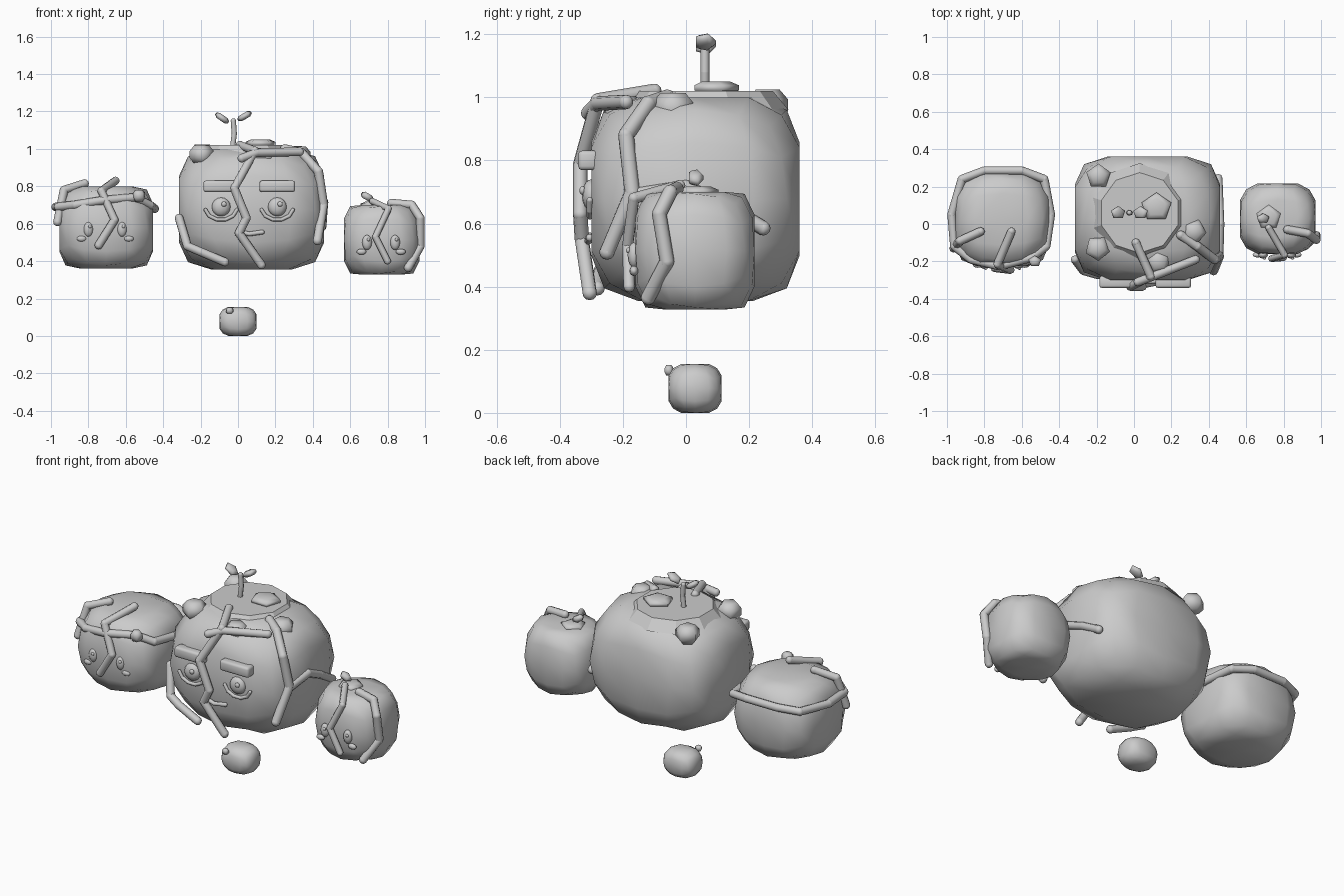
import bpy, bmesh, math
from mathutils import Vector, Matrix

if "Cube" in bpy.data.objects:
    bpy.data.objects.remove(bpy.data.objects["Cube"], do_unlink=True)

stone = bpy.data.materials.new("stone grey")
stone.use_nodes = True
GREY = (0.6, 0.6, 0.6, 1)
stone.diffuse_color = GREY
stone.node_tree.nodes["Principled BSDF"].inputs["Base Color"].default_value = GREY


def finish(name, bm, smooth=True):
    bmesh.ops.recalc_face_normals(bm, faces=bm.faces)
    for f in bm.faces:
        f.smooth = smooth
    mesh = bpy.data.meshes.new(name)
    bm.to_mesh(mesh)
    bm.free()
    mesh.materials.append(stone)
    ob = bpy.data.objects.new(name, mesh)
    bpy.context.collection.objects.link(ob)
    return ob


def place(loc, half, turn=0, axis='Y'):
    return (Matrix.Translation(loc) @ Matrix.Rotation(math.radians(turn), 4, axis)
            @ Matrix.Diagonal((*half, 1)))


def boulder(name, lo, hi, round_r=1.17, rise=1.0):
    """Low-poly ball flattened against the sides of the box lo..hi."""
    bm = bmesh.new()
    bmesh.ops.create_cube(bm, size=2)
    bmesh.ops.subdivide_edges(bm, edges=bm.edges[:], cuts=3, use_grid_fill=True)
    for v in bm.verts:
        p = v.co.normalized() * round_r
        p.z *= rise
        v.co = [max(-1, min(1, c)) for c in p]
    lo, hi = Vector(lo), Vector(hi)
    bm.transform(place((lo + hi) / 2, (hi - lo) / 2))
    return finish(name, bm)


def bar(name, loc, half):
    bm = bmesh.new()
    bmesh.ops.create_cube(bm, size=2)
    bm.transform(place(loc, half))
    bmesh.ops.bevel(bm, geom=bm.edges[:], offset=0.013, segments=2, profile=0.5,
                    affect='EDGES')
    return finish(name, bm)


def ball(name, loc, half):
    bm = bmesh.new()
    bmesh.ops.create_uvsphere(bm, u_segments=12, v_segments=8, radius=1)
    bm.transform(place(loc, half))
    return finish(name, bm)


def nugget(name, loc, half, turn=0, axis='Y'):
    """Five-sided lump with a flat top and bottom."""
    bm = bmesh.new()
    bmesh.ops.create_uvsphere(bm, u_segments=5, v_segments=5, radius=1.1)
    for v in bm.verts:
        v.co.z = max(-0.9, min(0.9, v.co.z))
    bm.transform(place(loc, half, turn, axis))
    return finish(name, bm)


def vine(name, points, r=0.023, closed=False):
    """Jointed round rod through the points."""
    bm = bmesh.new()
    pts = [Vector(p) for p in points]
    for p in pts:
        bmesh.ops.create_uvsphere(bm, u_segments=8, v_segments=6, radius=r,
                                  matrix=Matrix.Translation(p))
    for a, b in zip(pts, pts[1:] + (pts[:1] if closed else [])):
        d = b - a
        turn = d.to_track_quat('Z', 'Y').to_matrix().to_4x4()
        bmesh.ops.create_cone(bm, cap_ends=False, segments=8, radius1=r, radius2=r,
                              depth=d.length, matrix=Matrix.Translation((a + b) / 2) @ turn)
    return finish(name, bm)


# Large boulder with a low crown
boulder("large_boulder", (-0.315, -0.30, 0.355), (0.46, 0.36, 1.0), 1.24)
bm = bmesh.new()
bmesh.ops.create_cone(bm, cap_ends=True, segments=10, radius1=0.265, radius2=0.215,
                      depth=0.06, matrix=Matrix.Translation((0.03, 0.06, 0.99)))
finish("crown", bm, False)
nugget("crown_plate", (0.12, 0.09, 1.03), (0.08, 0.075, 0.023))
for i, p in enumerate([(-0.19, 0.255, 0.975), (-0.195, -0.13, 0.97),
                       (0.13, -0.20, 0.955), (0.32, -0.04, 0.965)]):
    nugget(f"crown_nugget_{i + 1}", p, (0.065, 0.065, 0.055), 40 * i, 'Z')

# Sprout on the crown
vine("sprout_stem", [(-0.03, 0.06, 1.0), (-0.02, 0.06, 1.08), (-0.025, 0.06, 1.15)], 0.014)
nugget("sprout_leaf_right", (-0.085, 0.06, 1.165), (0.042, 0.033, 0.018), 35)
nugget("sprout_leaf_left", (0.035, 0.06, 1.175), (0.042, 0.033, 0.018), -30)

# Large face: brows, eyes, eye bags and mouth
for side, x in (("right", -0.09), ("left", 0.21)):
    bar(f"brow_{side}", (x, -0.31, 0.80), (0.095, 0.032, 0.031))
    ball(f"eye_{side}", (x, -0.30, 0.69), (0.05, 0.03, 0.05))
    ball(f"eye_glint_{side}", (x + 0.015, -0.328, 0.705), (0.014, 0.01, 0.014))
    arc = [math.radians(190 + 32 * k) for k in range(6)]
    vine(f"eye_bag_{side}", [(x + 0.085 * math.cos(a), -0.305, 0.685 + 0.065 * math.sin(a))
                             for a in arc], 0.01)
vine("mouth", [(0.0, -0.305, 0.56), (0.06, -0.31, 0.545), (0.13, -0.305, 0.555)], 0.012)

# Vines on the large boulder
vine("front_vine", [(0.01, -0.10, 1.02), (0.09, -0.28, 0.99), (-0.02, -0.335, 0.79),
                    (0.045, -0.335, 0.63), (0.005, -0.33, 0.55), (0.125, -0.305, 0.38)])
vine("top_vine", [(0.02, -0.31, 0.95), (0.10, -0.28, 0.98), (0.33, -0.19, 0.985)])
vine("side_vine", [(0.25, -0.06, 1.0), (0.34, -0.12, 0.98), (0.43, -0.19, 0.88),
                   (0.457, -0.17, 0.70), (0.425, -0.25, 0.51)], 0.025)
vine("side_branch", [(0.455, -0.17, 0.69), (0.46, 0.0, 0.715), (0.455, 0.12, 0.66),
                     (0.45, 0.245, 0.585)])
vine("low_vine", [(-0.315, -0.19, 0.63), (-0.27, -0.25, 0.48), (-0.20, -0.27, 0.45),
                  (-0.07, -0.28, 0.395)])


def small_face(name, x, y, z, gap):
    for side, s in (("right", -1), ("left", 1)):
        ball(f"{name}_eye_{side}", (x + s * gap, y, z), (0.026, 0.02, 0.04))
        ball(f"{name}_glint_{side}", (x + s * gap + 0.008, y - 0.018, z + 0.015),
             (0.009, 0.007, 0.009))
        ball(f"{name}_cheek_{side}", (x + s * gap * 1.4, y, z - 0.05), (0.026, 0.014, 0.016))


# Medium boulder with its band
boulder("medium_boulder", (-0.955, -0.225, 0.36), (-0.455, 0.275, 0.80), 1.23, 1.06)
small_face("medium", -0.71, -0.22, 0.57, 0.09)
vine("band", [(-0.96, -0.12, 0.69), (-0.975, 0.05, 0.69), (-0.92, 0.24, 0.70), (-0.80, 0.285, 0.71),
              (-0.60, 0.285, 0.71), (-0.48, 0.24, 0.69), (-0.445, 0.05, 0.68), (-0.47, -0.12, 0.70),
              (-0.55, -0.18, 0.74), (-0.72, -0.225, 0.725), (-0.87, -0.19, 0.70)], closed=True)
nugget("band_knot", (-0.53, -0.20, 0.75), (0.034, 0.03, 0.034))
vine("medium_side_vine", [(-0.965, -0.13, 0.61), (-0.93, -0.09, 0.78), (-0.82, -0.04, 0.815)])
vine("medium_front_vine", [(-0.655, -0.04, 0.83), (-0.73, -0.215, 0.775),
                           (-0.66, -0.245, 0.62), (-0.745, -0.235, 0.485)], 0.022)

# Small boulder with a sprout
boulder("small_boulder", (0.567, -0.16, 0.328), (0.97, 0.217, 0.70), 1.18, 1.16)
small_face("small", 0.765, -0.165, 0.50, 0.075)
nugget("small_plate", (0.72, 0.035, 0.70), (0.065, 0.065, 0.02))
nugget("small_bud", (0.69, 0.03, 0.745), (0.035, 0.025, 0.02), 30)
vine("small_front_vine", [(0.72, -0.02, 0.72), (0.805, -0.165, 0.68), (0.735, -0.185, 0.53),
                          (0.80, -0.18, 0.40)], 0.018)
vine("small_side_vine", [(0.82, -0.03, 0.71), (0.93, -0.05, 0.70), (0.975, -0.085, 0.63),
                         (0.975, -0.06, 0.48), (0.91, -0.12, 0.365)])

# Pebble below
boulder("pebble", (-0.098, -0.055, 0.0), (0.098, 0.113, 0.155))
nugget("pebble_nub", (-0.045, -0.055, 0.135), (0.02, 0.015, 0.018))
